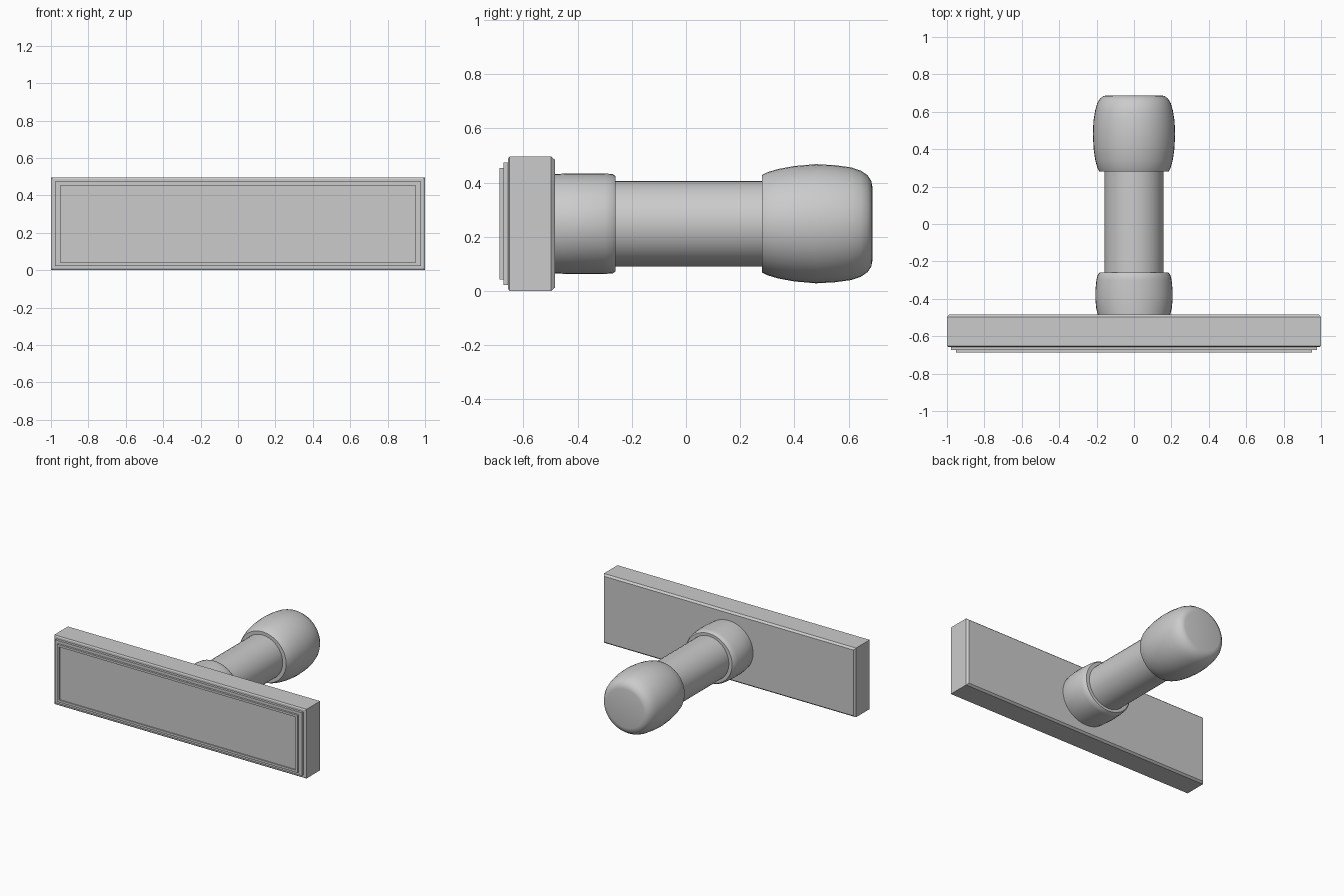
import bpy, bmesh, math

if "Cube" in bpy.data.objects:
    bpy.data.objects.remove(bpy.data.objects["Cube"])

ZC = 0.248  # height of the handle axis


def loft(name, sections, outline, smooth=False):
    """Skin a closed solid through (y, half_x, half_z) sections of a unit outline."""
    bm = bmesh.new()
    rings = [[bm.verts.new((u * hx, y, ZC + v * hz)) for u, v in outline]
             for y, hx, hz in sections]
    n = len(outline)
    for a, b in zip(rings, rings[1:]):
        for i in range(n):
            j = (i + 1) % n
            bm.faces.new((a[i], a[j], b[j], b[i]))
    bm.faces.new(rings[0])
    bm.faces.new(rings[-1])
    bmesh.ops.recalc_face_normals(bm, faces=bm.faces)
    me = bpy.data.meshes.new(name)
    bm.to_mesh(me)
    bm.free()
    ob = bpy.data.objects.new(name, me)
    bpy.context.collection.objects.link(ob)
    if smooth:
        bpy.ops.object.select_all(action='DESELECT')
        ob.select_set(True)
        bpy.context.view_layer.objects.active = ob
        bpy.ops.object.shade_smooth_by_angle(angle=math.radians(35))
    return ob


rect = [(-1, -1), (1, -1), (1, 1), (-1, 1)]
circle = [(math.cos(2 * math.pi * i / 40), math.sin(2 * math.pi * i / 40))
          for i in range(40)]

# Backing block with a chamfered rear edge
loft("mount_block", [(-0.657, 0.992, 0.24), (-0.652, 1.0, 0.248),
                     (-0.498, 1.0, 0.248), (-0.484, 0.988, 0.236)], rect)

# Stepped cushion and printing pad with a shallow inset face
loft("cushion_layer", [(-0.674, 0.978, 0.226), (-0.650, 0.978, 0.226)], rect)
loft("stamp_pad", [(-0.680, 0.937, 0.190), (-0.688, 0.937, 0.190),
                   (-0.688, 0.953, 0.206), (-0.665, 0.953, 0.206)], rect)

# Collar where the handle meets the block
loft("handle_collar", [(-0.490, 0.192, 0.183), (-0.45, 0.202, 0.185),
                       (-0.40, 0.207, 0.186), (-0.35, 0.206, 0.186),
                       (-0.30, 0.201, 0.185), (-0.272, 0.194, 0.184),
                       (-0.260, 0.184, 0.176)], circle, True)

# Straight shaft
loft("handle_shaft", [(-0.30, 0.158, 0.157), (0.32, 0.158, 0.157)], circle, True)

# Rounded grip knob
loft("handle_knob", [(0.280, 0.186, 0.180), (0.300, 0.196, 0.190),
                     (0.340, 0.207, 0.202), (0.400, 0.216, 0.213),
                     (0.480, 0.220, 0.220), (0.550, 0.217, 0.216),
                     (0.610, 0.207, 0.208), (0.645, 0.197, 0.196),
                     (0.670, 0.182, 0.179), (0.684, 0.164, 0.158),
                     (0.688, 0.145, 0.138)], circle, True)
